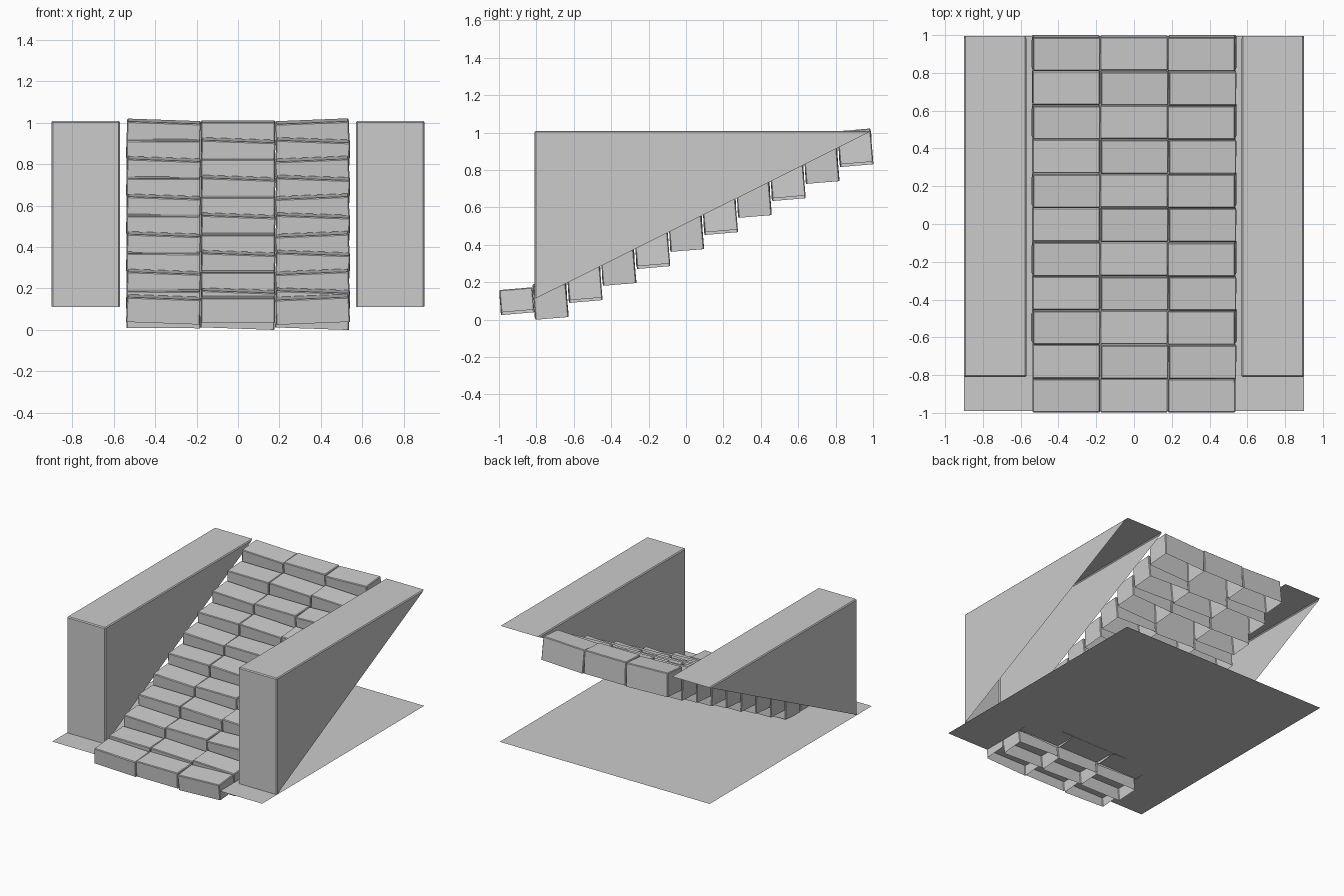
import bpy, bmesh
from mathutils import Matrix

if "Cube" in bpy.data.objects:
    bpy.data.objects.remove(bpy.data.objects["Cube"])

def make_object(name, bm, bevel=0.0):
    bmesh.ops.recalc_face_normals(bm, faces=bm.faces)
    mesh = bpy.data.meshes.new(name)
    bm.to_mesh(mesh)
    bm.free()
    ob = bpy.data.objects.new(name, mesh)
    bpy.context.collection.objects.link(ob)
    if bevel:
        mod = ob.modifiers.new("edge_bevel", 'BEVEL')
        mod.width = bevel
        mod.segments = 1
    return ob

# Stone step: a box with an open underside
def stone(name, centre, size, pitch, roll):
    bm = bmesh.new()
    bmesh.ops.create_cube(bm, size=1)
    bm.normal_update()
    bottom = [f for f in bm.faces if f.normal.z < -0.5]
    bmesh.ops.delete(bm, geom=bottom, context='FACES_ONLY')
    bmesh.ops.transform(bm, matrix=Matrix.Diagonal((*size, 1)), verts=bm.verts)
    ob = make_object(name, bm, 0.005)
    ob.location = centre
    ob.rotation_euler = (pitch, roll, 0)

ROWS = 11
# (pitch, roll) for the left, middle and right stones on alternate rows
ODD = [(0.08, 0.035), (0.05, 0.0), (0.085, -0.04)]
EVEN = [(0.05, 0.005), (0.08, 0.035), (0.085, 0.035)]
for k in range(ROWS):
    y = (k - 5) * 0.181
    z, height = (0.099, 0.12) if k == 0 else (0.102 + (k - 1) * 0.0908, 0.178)
    for c, (pitch, roll) in enumerate(ODD if k % 2 == 0 else EVEN):
        stone(f"step_{k + 1}_{c + 1}", ((c - 1) * 0.36, y, z),
              (0.357, 0.178, height), pitch, roll)

# Side walls: triangular prisms, open along the sloping underside
for side, name in ((-1, "left_wall"), (1, "right_wall")):
    bm = bmesh.new()
    profile = [(-0.81, 0.11), (-0.81, 1.01), (0.995, 1.01)]
    inner = [bm.verts.new((side * 0.57, y, z)) for y, z in profile]
    outer = [bm.verts.new((side * 0.9, y, z)) for y, z in profile]
    bm.faces.new(inner)
    bm.faces.new(outer)
    for i in range(2):
        bm.faces.new((inner[i], inner[i + 1], outer[i + 1], outer[i]))
    make_object(name, bm, 0.007)

# Flat base sheet
bm = bmesh.new()
bm.faces.new([bm.verts.new((x, y, 0.11)) for x, y in
              ((-0.9, -0.99), (0.9, -0.99), (0.9, 0.995), (-0.9, 0.995))])
make_object("base_sheet", bm)
